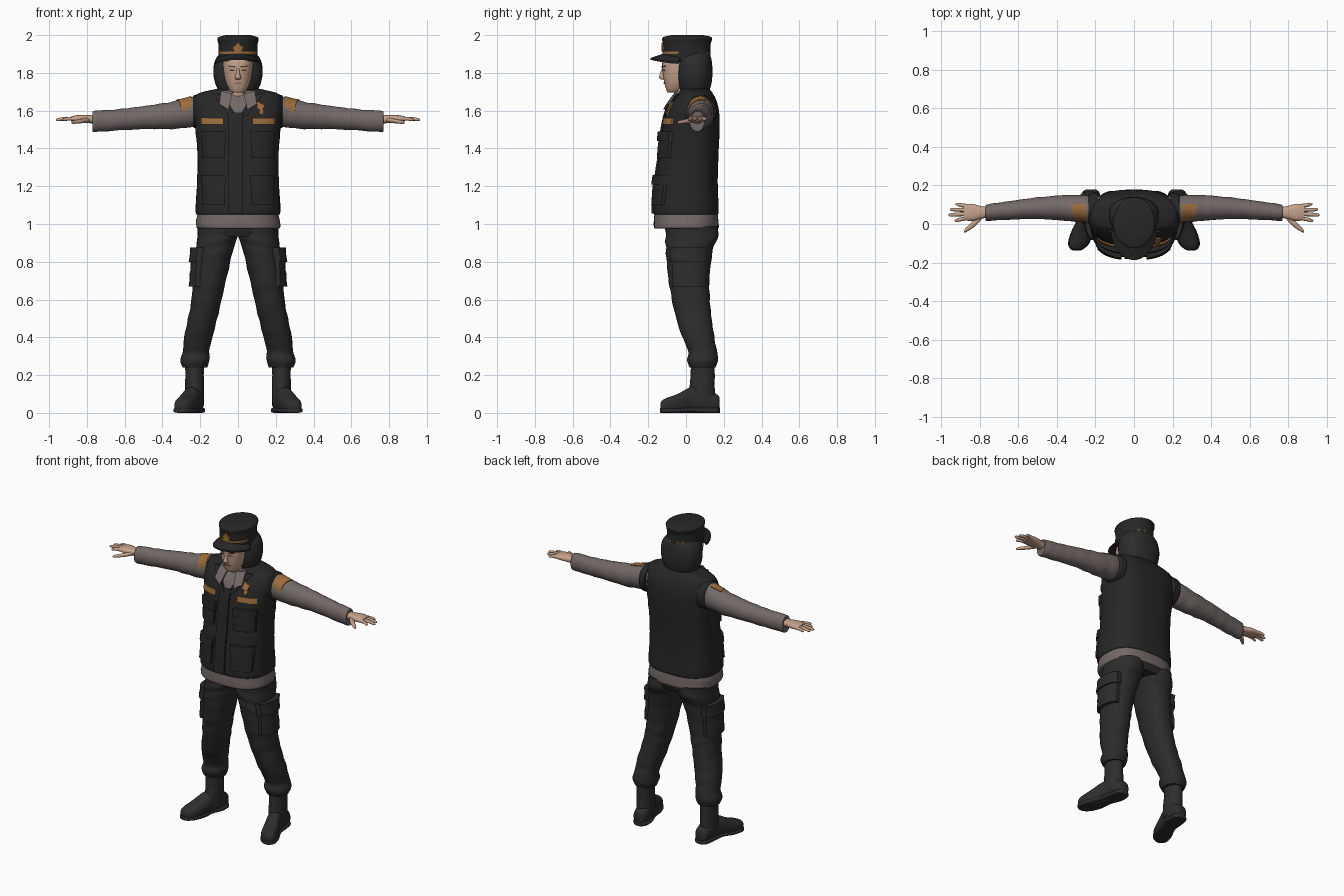
import bpy, bmesh, math
from mathutils import Vector
from mathutils.bvhtree import BVHTree

cube = bpy.data.objects.get("Cube")
if cube:
    bpy.data.objects.remove(cube)


def material(name, *rgb):
    m = bpy.data.materials.new(name)
    m.use_nodes = True
    m.diffuse_color = (*rgb, 1)
    bsdf = m.node_tree.nodes["Principled BSDF"]
    bsdf.inputs["Base Color"].default_value = (*rgb, 1)
    bsdf.inputs["Roughness"].default_value = 0.9
    return m


BLACK = material("vest black", .02, .02, .021)
CHARCOAL = material("trouser charcoal", .025, .025, .025)
BOOT = material("boot black", .027, .027, .027)
SHIRT = material("shirt taupe", .17, .14, .135)
SKIN = material("skin", .56, .36, .26)
GOLD = material("badge bronze", .33, .15, .045)
BROW = material("brow brown", .07, .04, .03)
LIP = material("lip rose", .36, .17, .13)


def finish(name, bm, mat, mirror):
    bmesh.ops.recalc_face_normals(bm, faces=bm.faces)
    me = bpy.data.meshes.new(name)
    bm.to_mesh(me)
    bm.free()
    me.materials.append(mat)
    ob = bpy.data.objects.new(name, me)
    bpy.context.collection.objects.link(ob)
    if mirror:
        ob.modifiers.new("Mirror", "MIRROR").use_mirror_merge = False
    return ob


def spline(rings, steps):
    """Catmull-Rom interpolation of ring parameters."""
    out = []
    for i in range(len(rings) - 1):
        p = [rings[max(i - 1, 0)], rings[i], rings[i + 1], rings[min(i + 2, len(rings) - 1)]]
        for s in range(steps):
            t = s / steps
            out.append([b + t / 2 * (c - a + t * (2 * a - 5 * b + 4 * c - d + t * (3 * (b - c) + d - a)))
                        for a, b, c, d in zip(*p)])
    return out + [list(rings[-1])]


def loft(name, mat, axis, rings, n=32, power=2.0, steps=5, wrinkle=0.0, mirror=False):
    """Rings are (position, centre a, centre b, radius a, radius b) along an axis."""
    bm = bmesh.new()
    loops = []
    for pos, ca, cb, ra, rb in spline(rings, steps):
        loop = []
        for k in range(n):
            t = math.tau * k / n
            c, s = math.cos(t), math.sin(t)
            w = 1 + wrinkle * math.sin(pos * 70 + 2.5 * math.sin(t + pos * 9)) * (.6 + .4 * math.cos(2 * t + pos * 25))
            a = ca + ra * w * math.copysign(abs(c) ** (2 / power), c)
            b = cb + rb * w * math.copysign(abs(s) ** (2 / power), s)
            co = {"x": (pos, a, b), "y": (a, pos, max(b, 0)), "z": (a, b, pos)}[axis]
            loop.append(bm.verts.new(co))
        loops.append(loop)
    for l0, l1 in zip(loops, loops[1:]):
        for k in range(n):
            j = (k + 1) % n
            bm.faces.new((l0[k], l0[j], l1[j], l1[k]))
    bm.faces.new(loops[0])
    bm.faces.new(loops[-1])
    return finish(name, bm, mat, mirror)


SIDES = {"front": (Vector((0, 1, 0)), lambda u, v: Vector((u, -1, v))),
         "back": (Vector((0, -1, 0)), lambda u, v: Vector((u, 1, v))),
         "side": (Vector((-1, 0, 0)), lambda u, v: Vector((1, u, v))),
         "top": (Vector((0, 0, -1)), lambda u, v: Vector((u, v, 3)))}


def box(u0, u1, v0, v1):
    return (u0, v0), (u1, v0), (u1, v1), (u0, v1)


def patch(name, mat, target, side, corners, thick=.006, mirror=False, n=10):
    """A four-cornered plate laid onto the target's surface and raised by its thickness."""
    tm = target.data
    tree = BVHTree.FromPolygons([v.co for v in tm.vertices], [p.vertices for p in tm.polygons])
    ray, place = SIDES[side]
    a, b, c, d = (Vector(p) for p in corners)
    bm = bmesh.new()
    grid = []
    for i in range(n + 1):
        row = []
        for j in range(n + 1):
            uv = a.lerp(b, i / n).lerp(d.lerp(c, i / n), j / n)
            start = place(*uv)
            hit = tree.ray_cast(start, ray)[0]
            if hit is None:
                hit = tree.find_nearest(start + ray)[0]
            row.append(bm.verts.new(hit + ray * .002))
        grid.append(row)
    faces = [bm.faces.new((grid[i][j], grid[i + 1][j], grid[i + 1][j + 1], grid[i][j + 1]))
             for i in range(n) for j in range(n)]
    top = bmesh.ops.extrude_face_region(bm, geom=faces)["geom"]
    bmesh.ops.translate(bm, vec=-ray * (thick + .002),
                        verts=[e for e in top if isinstance(e, bmesh.types.BMVert)])
    return finish(name, bm, mat, mirror)


# Trousers
loft("trouser_hips", CHARCOAL, "z", [(1.04, 0, .02, .205, .145), (.98, 0, .028, .21, .142),
                                    (.935, 0, .028, .19, .125)], power=2.4)
leg = loft("trouser_leg", CHARCOAL, "z", [
    (.99, .108, .03, .104, .138), (.93, .11, .03, .106, .138), (.85, .126, .017, .097, .123),
    (.7, .15, .016, .086, .108), (.55, .176, .033, .078, .097), (.42, .206, .06, .076, .087),
    (.33, .222, .087, .07, .076), (.28, .227, .088, .077, .082), (.24, .228, .088, .064, .068)],
    power=2.2, steps=8, wrinkle=.025, mirror=True)
patch("cargo_pocket", CHARCOAL, leg, "side", box(-.075, .105, .67, .84), .022, True)
patch("cargo_flap", CHARCOAL, leg, "side", box(-.082, .112, .8, .875), .032, True)

# Boots
loft("boot_shaft", BOOT, "z", [(.29, .232, .088, .05, .062), (.2, .23, .088, .049, .064),
                              (.12, .23, .085, .05, .068), (.05, .23, .085, .048, .075)],
     wrinkle=.015, mirror=True)
loft("boot_foot", BOOT, "y", [
    (.178, .224, .05, .022, .03), (.165, .224, .052, .04, .045), (.1, .228, .065, .048, .065),
    (.03, .243, .068, .047, .07), (-.04, .268, .048, .053, .054), (-.1, .287, .038, .05, .042),
    (-.128, .295, .034, .034, .03), (-.136, .297, .032, .018, .016)], power=2.4, mirror=True)
loft("boot_sole", BOOT, "y", [
    (.18, .224, .014, .025, .014), (.16, .224, .014, .046, .014), (.1, .228, .014, .052, .014),
    (.03, .245, .016, .047, .012), (-.04, .268, .013, .058, .013), (-.1, .287, .013, .055, .013),
    (-.128, .295, .013, .036, .013), (-.138, .297, .013, .018, .012)], power=4, mirror=True)

# Shirt hem and vest
loft("shirt_hem", SHIRT, "z", [(.975, 0, .002, .212, .165), (.985, 0, .002, .222, .172),
                              (1.03, 0, 0, .219, .17), (1.09, 0, 0, .21, .16)],
     n=48, power=2.6, wrinkle=.01)
vest = loft("vest", BLACK, "z", [
    (1.05, 0, 0, .212, .16), (1.065, 0, 0, .225, .173), (1.2, 0, .002, .218, .166),
    (1.35, 0, .014, .214, .157), (1.5, 0, .026, .225, .152), (1.6, 0, .037, .236, .138),
    (1.66, 0, .046, .232, .112), (1.69, 0, .05, .212, .092), (1.71, 0, .05, .14, .078),
    (1.72, 0, .05, .08, .055)], n=64, power=2.6, steps=6, wrinkle=.006)
patch("front_placket", BLACK, vest, "front", box(-.05, .025, 1.055, 1.59), .01, n=20)
for label, z0, z1 in (("upper", 1.35, 1.49), ("lower", 1.1, 1.26)):
    patch(label + "_pocket", BLACK, vest, "front", box(.07, .19, z0, z1 - .03), .016, True)
    patch(label + "_pocket_flap", BLACK, vest, "front", box(.065, .197, z1 - .05, z1), .024, True)
patch("name_tape", GOLD, vest, "front", box(.078, .195, 1.528, 1.562), .009, True)

# Shirt opening, collar and neck
patch("shirt_opening", SHIRT, vest, "front",
      [(-.01, 1.575), (.01, 1.575), (.085, 1.705), (-.085, 1.705)], .006)
patch("shirt_collar", SHIRT, vest, "front",
      [(.05, 1.605), (.1, 1.635), (.09, 1.705), (.03, 1.69)], .022, True)
patch("vest_lapel", BLACK, vest, "front",
      [(.015, 1.565), (.05, 1.575), (.135, 1.69), (.1, 1.69)], .012, True)
loft("neck", SKIN, "z", [(1.62, 0, .01, .06, .06), (1.68, 0, 0, .056, .06), (1.76, 0, 0, .058, .065)])

# Chest emblem
patch("chest_emblem", GOLD, vest, "front", [(.1, 1.61), (.13, 1.6), (.142, 1.63), (.1, 1.65)], .009)
patch("chest_emblem_tail", GOLD, vest, "front", [(.11, 1.585), (.13, 1.575), (.14, 1.6), (.115, 1.61)], .009)

# Sleeves
sleeve = loft("sleeve", SHIRT, "x", [
    (.18, .075, 1.6, .07, .082), (.25, .078, 1.592, .07, .08), (.35, .083, 1.575, .067, .072),
    (.5, .082, 1.563, .056, .061), (.65, .07, 1.55, .048, .056), (.755, .06, 1.544, .043, .056),
    (.77, .06, 1.543, .038, .051)], steps=8, wrinkle=.028, mirror=True)
loft("armhole_trim", BLACK, "x", [(.19, .075, 1.595, .088, .09), (.225, .075, 1.595, .085, .089),
                                 (.236, .076, 1.595, .074, .083)], mirror=True)
patch("shoulder_badge", GOLD, sleeve, "top", [(.245, .012), (.3, .012), (.33, .1), (.25, .105)], .005, True)

# Hands
loft("palm", SKIN, "x", [(.75, .06, 1.553, .027, .022), (.79, .06, 1.555, .032, .021),
                        (.84, .06, 1.558, .044, .019), (.885, .062, 1.557, .042, .013)],
     n=20, power=2.4, mirror=True)
for finger, y0, y1, tip in (("index", .03, .018, .93), ("middle", .052, .047, .963),
                            ("ring", .073, .075, .955), ("little", .093, .102, .925)):
    loft(finger + "_finger", SKIN, "x", [
        (.865, y0, 1.557, .011, .011), ((tip + .87) / 2, (y0 + y1) / 2, 1.557, .010, .0095),
        (tip - .01, y1, 1.553, .008, .008), (tip, y1, 1.552, .003, .003)], n=12, mirror=True)
loft("thumb", SKIN, "x", [(.785, .045, 1.552, .014, .013), (.82, .012, 1.546, .02, .012),
                         (.855, -.018, 1.541, .015, .01), (.875, -.034, 1.538, .01, .008),
                         (.881, -.039, 1.537, .004, .003)], n=14, mirror=True)

# Head and face
face = loft("face", SKIN, "z", [
    (1.695, 0, -.068, .025, .026), (1.705, 0, -.062, .04, .04), (1.74, 0, -.045, .061, .068),
    (1.79, 0, -.036, .074, .086), (1.85, 0, -.03, .08, .096), (1.9, 0, -.02, .08, .09)], power=2.2)
loft("nose", SKIN, "z", [(1.832, 0, -.118, .006, .006), (1.795, 0, -.126, .01, .012),
                        (1.775, 0, -.127, .016, .016), (1.764, 0, -.12, .012, .01)], n=14)
patch("eyebrow", BROW, face, "front", [(.014, 1.829), (.05, 1.832), (.05, 1.838), (.014, 1.837)], .004, True)
patch("eye", BROW, face, "front", [(.018, 1.811), (.044, 1.811), (.04, 1.819), (.022, 1.819)], .002, True)
patch("lips", LIP, face, "front", box(-.022, .022, 1.74, 1.75), .004)
loft("head_cover", CHARCOAL, "z", [
    (1.675, 0, .05, .075, .06), (1.7, 0, .045, .1, .077), (1.75, 0, .044, .122, .092),
    (1.81, 0, .044, .131, .096), (1.87, 0, .042, .12, .093), (1.91, 0, .035, .09, .085)], power=2.3)

# Cap
cap = loft("cap_crown", BLACK, "z", [
    (1.86, 0, .005, .104, .126), (1.9, 0, .004, .104, .125), (1.95, 0, .004, .104, .126),
    (1.978, 0, .006, .109, .132), (1.99, 0, .008, .102, .126), (2.0, 0, .008, .065, .085)], n=48)
bm = bmesh.new()
bmesh.ops.create_grid(bm, x_segments=24, y_segments=6, size=.5)
for v in bm.verts:
    ang, t = v.co.x * 2.7, v.co.y + .5
    s, c = math.sin(ang), math.cos(ang)
    v.co = (s * (.1 + .024 * t), -c * (.115 + .07 * t) - .002, 1.893 - .024 * t - .022 * s * s)
rim = bmesh.ops.extrude_face_region(bm, geom=bm.faces[:], use_keep_orig=True)["geom"]
bmesh.ops.translate(bm, vec=(0, 0, .01), verts=[e for e in rim if isinstance(e, bmesh.types.BMVert)])
finish("cap_visor", bm, BLACK, False)
patch("cap_cord", GOLD, cap, "front", box(-.097, .097, 1.901, 1.912), .004, n=24)
patch("cap_emblem", GOLD, cap, "front", [(-.02, 1.914), (.02, 1.914), (.03, 1.94), (-.03, 1.94)], .008)
patch("cap_emblem_crest", GOLD, cap, "front", [(-.018, 1.938), (.018, 1.938), (.006, 1.958), (-.006, 1.958)], .008)
for i, x in enumerate((.02, .05, .075)):
    patch(f"cap_stud_{i}", GOLD, cap, "back", box(x, x + .012, 1.9, 1.909), .003, True, n=3)

# Smooth shading with crisp edges
bpy.ops.object.select_all(action="DESELECT")
for ob in bpy.context.scene.objects:
    if ob.type == "MESH":
        ob.select_set(True)
        bpy.context.view_layer.objects.active = ob
bpy.ops.object.shade_smooth_by_angle(angle=math.radians(40))
